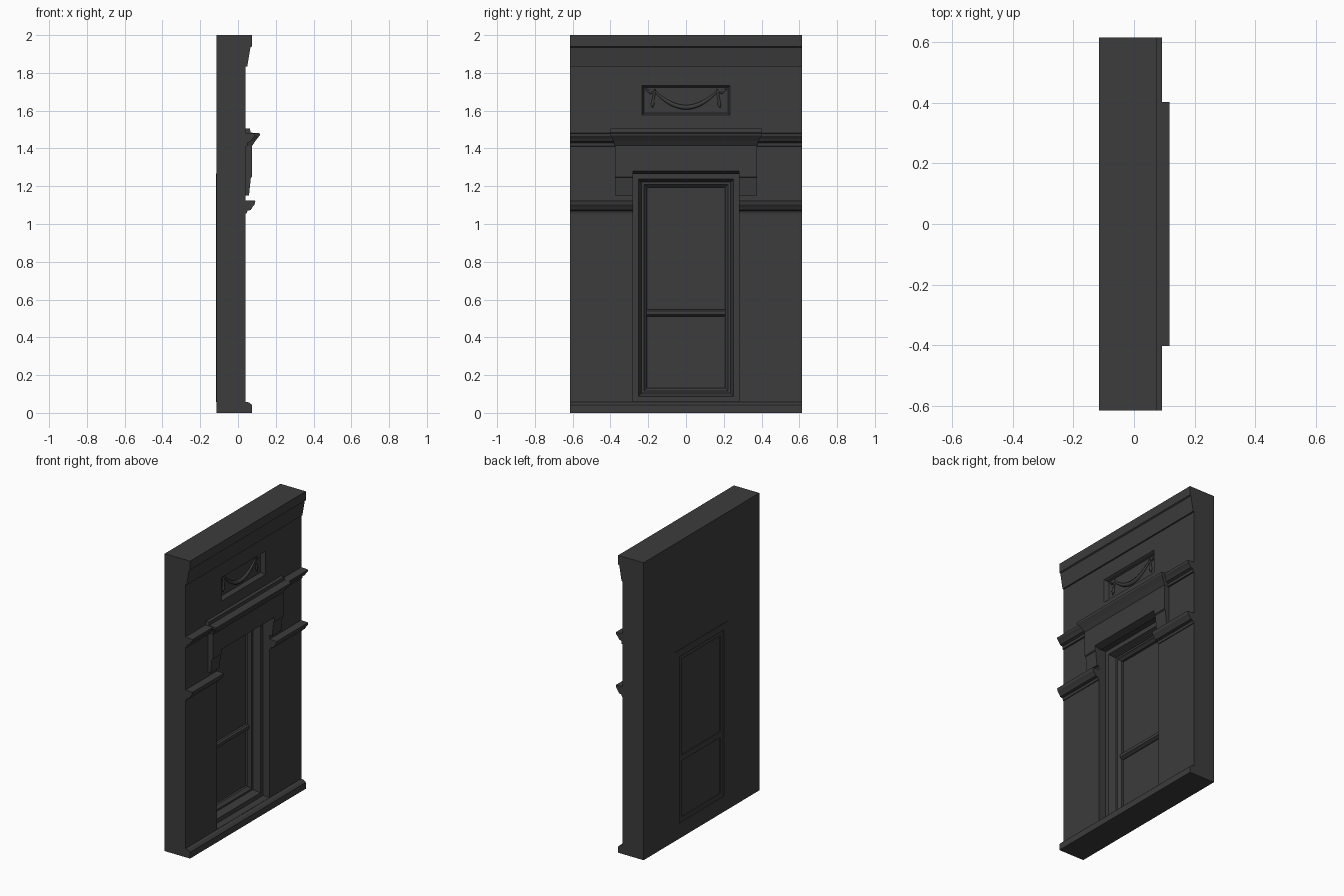
import bpy, bmesh, math

if "Cube" in bpy.data.objects:
    bpy.data.objects.remove(bpy.data.objects["Cube"])

mat = bpy.data.materials.new("charcoal")
mat.diffuse_color = (0.045, 0.045, 0.045, 1)
mat.use_nodes = True
mat.node_tree.nodes["Principled BSDF"].inputs["Base Color"].default_value = mat.diffuse_color
HALF = 0.615     # half width of the bay
FACE = 0.04      # wall face
BACK = -0.115


def finish(name, bm):
    bmesh.ops.recalc_face_normals(bm, faces=bm.faces)
    me = bpy.data.meshes.new(name)
    bm.to_mesh(me)
    bm.free()
    ob = bpy.data.objects.new(name, me)
    bpy.context.collection.objects.link(ob)
    me.materials.append(mat)
    return ob


def loft(name, rings, closed=False):
    """Skin a list of equal-length point rings; cap the ends or close the loop."""
    bm = bmesh.new()
    vs = [[bm.verts.new(p) for p in r] for r in rings]
    n = len(vs[0])
    pairs = list(zip(vs, vs[1:])) + ([(vs[-1], vs[0])] if closed else [])
    for a, b in pairs:
        for i in range(n):
            j = (i + 1) % n
            bm.faces.new((a[i], a[j], b[j], b[i]))
    if not closed:
        bm.faces.new(vs[0])
        bm.faces.new(vs[-1])
    return finish(name, bm)


def box(name, x0, x1, y0, y1, z0, z1):
    return loft(name, [[(x, y0, z0), (x, y1, z0), (x, y1, z1), (x, y0, z1)] for x in (x0, x1)])


def run(name, profile, y0, y1):
    """Extrude an (x, z) profile along y."""
    return loft(name, [[(x, y, z) for x, z in profile] for y in (y0, y1)])


def frame(name, profile, hw, z0, z1):
    """Mitred rectangular frame; profile is (x, inset) pairs."""
    rings = []
    for sy, z, sz in ((-1, z0, 1), (1, z0, 1), (1, z1, -1), (-1, z1, -1)):
        rings.append([(x, sy * (hw - d), z + sz * d) for x, d in profile])
    return loft(name, rings, closed=True)


# wall slab with window opening and ornament recess
wall = box("wall", BACK, FACE, -HALF, HALF, 0, 2)
for cutter in (box("opening_cutter", -0.3, 0.3, -0.28, 0.28, 0.06, 1.27),
               box("panel_cutter", 0.012, 0.3, -0.24, 0.24, 1.57, 1.74)):
    cutter.hide_render = True
    mod = wall.modifiers.new("cut", 'BOOLEAN')
    mod.operation = 'DIFFERENCE'
    mod.solver = 'EXACT'
    mod.object = cutter
    bpy.context.view_layer.objects.active = wall
    bpy.ops.object.modifier_apply(modifier=mod.name)
    bpy.data.objects.remove(cutter)

# plinth and top cornice
run("plinth", [(0.03, 0), (0.074, 0), (0.074, 0.042), (0.06, 0.055), (0.03, 0.06)], -HALF, HALF)
run("top_cornice", [(0.03, 2), (0.074, 2), (0.074, 1.94), (0.066, 1.935),
                    (0.05, 1.84), (0.05, 1.833), (0.03, 1.833)], -HALF, HALF)

# string courses and brackets on each side of the window
for side, s in (("left", -1), ("right", 1)):
    run("upper_string_course_" + side,
        [(0.03, 1.482), (0.092, 1.478), (0.09, 1.466), (0.077, 1.452), (0.067, 1.436),
         (0.05, 1.43), (0.05, 1.412), (0.03, 1.41)], s * 0.36, s * HALF)
    run("lower_string_course_" + side,
        [(0.03, 1.125), (0.092, 1.123), (0.088, 1.104), (0.077, 1.09), (0.067, 1.074),
         (0.05, 1.07), (0.045, 1.055), (0.03, 1.055)], s * 0.28, s * HALF)
    run("bracket_" + side,
        [(0.03, 1.28), (0.075, 1.28), (0.075, 1.25), (0.068, 1.245), (0.058, 1.15), (0.03, 1.15)],
        s * 0.28, s * 0.375)

# lintel over the window
run("lintel", [(0.03, 1.43), (0.075, 1.43), (0.075, 1.28), (0.03, 1.265)], -0.375, 0.375)

# hood moulding with mitred returns: (front x, half width, z)
hood = [(0.075, 0.376, 1.415), (0.082, 0.380, 1.425), (0.092, 0.384, 1.44), (0.104, 0.392, 1.455),
        (0.115, 0.400, 1.468), (0.117, 0.402, 1.48), (0.066, 0.402, 1.484), (0.064, 0.400, 1.505)]
loft("hood_moulding", [[(0.03, -w, z), (x, -w, z), (x, w, z), (0.03, w, z)] for x, w, z in hood])

# window: stepped casing, sash, meeting rail and panes
frame("window_casing", [(-0.116, 0), (-0.116, 0.046), (-0.05, 0.046), (-0.02, 0.034),
                        (-0.01, 0.03), (-0.01, 0)], 0.282, 0.058, 1.268)
frame("window_sash", [(-0.11, 0), (-0.11, 0.03), (-0.075, 0.03), (-0.062, 0.018),
                      (-0.055, 0.014), (-0.055, 0)], 0.237, 0.102, 1.224)
run("meeting_rail", [(-0.11, 0.51), (-0.08, 0.51), (-0.065, 0.52), (-0.065, 0.54),
                     (-0.075, 0.548), (-0.11, 0.548)], -0.21, 0.21)
box("window_panes", -0.104, -0.09, -0.215, 0.215, 0.125, 1.2)

# ornament panel rim
frame("panel_rim", [(0.008, 0), (FACE, 0), (FACE, 0.006), (0.03, 0.012), (0.012, 0.018),
                    (0.008, 0.018)], 0.24, 1.57, 1.74)


def tube(name, pts):
    """Tapered tube lying on the panel; pts are (y, z, radius)."""
    cu = bpy.data.curves.new(name, 'CURVE')
    cu.dimensions = '3D'
    cu.bevel_depth = 1.0
    cu.bevel_resolution = 1
    cu.use_fill_caps = True
    sp = cu.splines.new('POLY')
    sp.points.add(len(pts) - 1)
    for p, (y, z, r) in zip(sp.points, pts):
        p.co = (0.015, y, z, 1)
        p.radius = r
    ob = bpy.data.objects.new(name, cu)
    bpy.context.collection.objects.link(ob)
    cu.materials.append(mat)
    bpy.ops.object.select_all(action='DESELECT')
    ob.select_set(True)
    bpy.context.view_layer.objects.active = ob
    bpy.ops.object.convert(target='MESH')


# swag, hanging tassels and ribbons
swag = [(-1 + i / 8) for i in range(17)]
tube("swag", [(0.165 * t, 1.618 + 0.085 * t * t, 0.005 + 0.009 * (1 - t * t)) for t in swag])
for side, s in (("left", -1), ("right", 1)):
    tube("tassel_" + side, [(s * 0.165, 1.715, 0.004), (s * 0.168, 1.69, 0.007),
                            (s * 0.174, 1.66, 0.006), (s * 0.177, 1.635, 0.011),
                            (s * 0.18, 1.613, 0.003)])
    tube("ribbon_" + side, [(s * 0.165, 1.7, 0.006), (s * 0.19, 1.692, 0.005),
                            (s * 0.205, 1.71, 0.006), (s * 0.215, 1.715, 0.003)])
